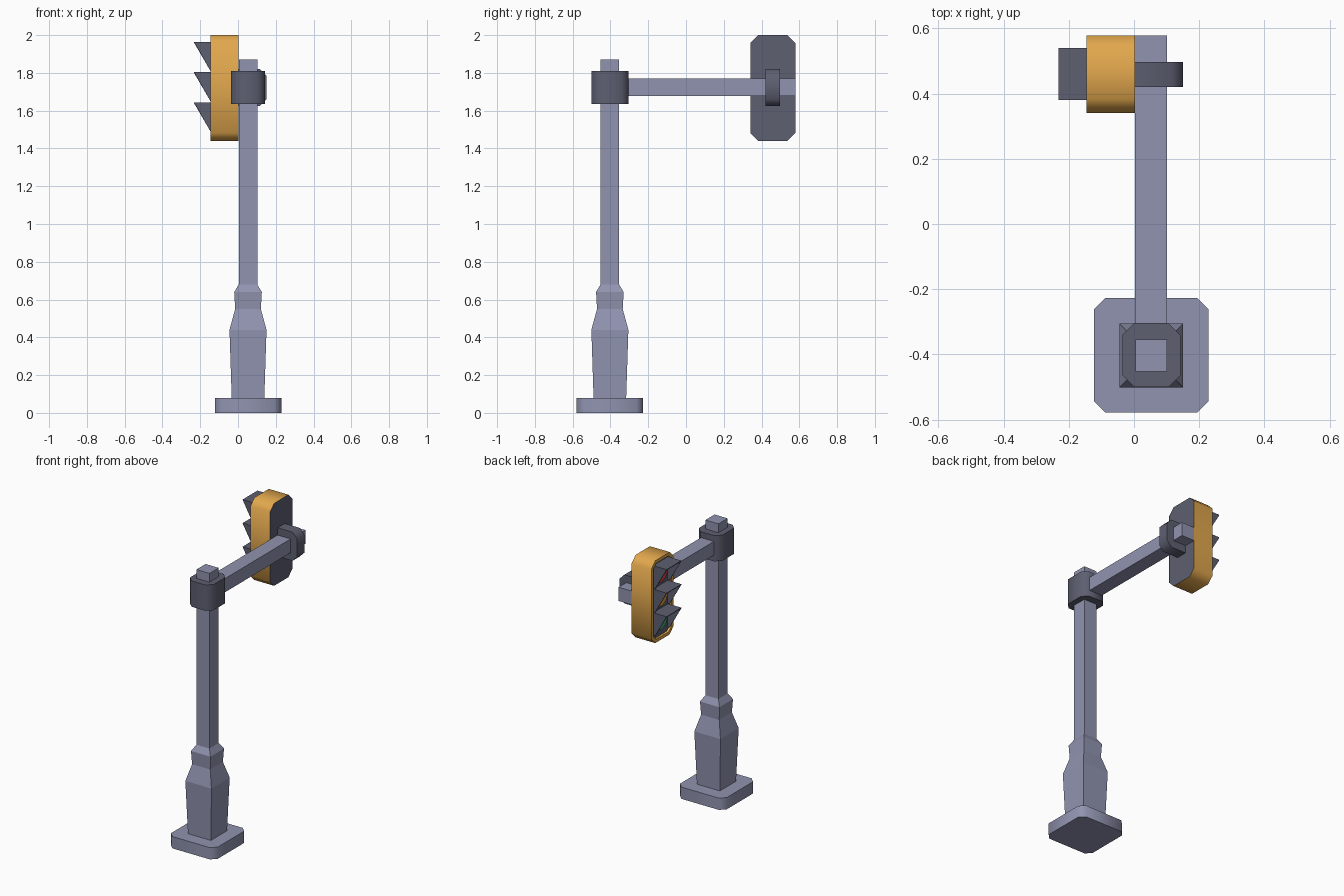
import bpy, bmesh, math
from mathutils import Vector

if "Cube" in bpy.data.objects:
    bpy.data.objects.remove(bpy.data.objects["Cube"])


def mat(name, rgb):
    m = bpy.data.materials.new(name)
    m.diffuse_color = (*rgb, 1)
    m.use_nodes = True
    m.node_tree.nodes["Principled BSDF"].inputs["Base Color"].default_value = m.diffuse_color
    return m


STEEL = mat("pale_steel", (0.28, 0.295, 0.43))
DARK = mat("dark_grey", (0.11, 0.115, 0.165))
YELLOW = mat("housing_yellow", (0.76, 0.39, 0.075))
RED = mat("red_lamp", (0.70, 0.06, 0.05))
AMBER = mat("amber_lamp", (0.80, 0.33, 0.04))
GREEN = mat("green_lamp", (0.05, 0.42, 0.20))


def finish(bm, name, mats, smooth=False, recalc=True):
    if recalc:
        bmesh.ops.recalc_face_normals(bm, faces=bm.faces)
    me = bpy.data.meshes.new(name)
    bm.to_mesh(me)
    bm.free()
    for m in mats:
        me.materials.append(m)
    ob = bpy.data.objects.new(name, me)
    bpy.context.collection.objects.link(ob)
    if smooth:
        bpy.ops.object.select_all(action='DESELECT')
        ob.select_set(True)
        bpy.context.view_layer.objects.active = ob
        bpy.ops.object.shade_smooth_by_angle(angle=math.radians(50))
    return ob


def loft(bm, rings):
    """Skin a stack of equal-length rings and cap both ends."""
    vs = [[bm.verts.new(p) for p in r] for r in rings]
    n = len(vs[0])
    for a, b in zip(vs, vs[1:]):
        for i in range(n):
            j = (i + 1) % n
            bm.faces.new((a[i], a[j], b[j], b[i]))
    return bm.faces.new(vs[0]), bm.faces.new(vs[-1])


def chamfered(u0, u1, v0, v1, c):
    return [(u0 + c, v0), (u1 - c, v0), (u1, v0 + c), (u1, v1 - c),
            (u1 - c, v1), (u0 + c, v1), (u0, v1 - c), (u0, v0 + c)]


CX, CY = 0.053, -0.403

# base slab
bm = bmesh.new()
prof = chamfered(CX - 0.176, CX + 0.176, -0.579, -0.227, 0.035)
loft(bm, [[(x, y, z) for x, y in prof] for z in (0, 0.08)])
finish(bm, "base_slab", [STEEL], True)

# square post with flared foot
bm = bmesh.new()
steps = [(0.07, 0.086), (0.44, 0.098), (0.55, 0.068), (0.64, 0.073), (0.68, 0.049), (1.87, 0.049)]
loft(bm, [[(CX + sx * h, CY + sy * h, z) for sx, sy in ((-1, -1), (1, -1), (1, 1), (-1, 1))]
          for z, h in steps])
finish(bm, "post", [STEEL])

# collar round the post
bm = bmesh.new()
prof = chamfered(-0.036, 0.142, -0.50, -0.304, 0.036)
loft(bm, [[(x, y, z) for x, y in prof] for z in (1.635, 1.81)])
finish(bm, "post_collar", [DARK], True)

# horizontal arm
bm = bmesh.new()
sq = ((0.003, 1.677), (0.101, 1.677), (0.101, 1.77), (0.003, 1.77))
loft(bm, [[(x, y, z) for x, z in sq] for y in (-0.38, 0.579)])
finish(bm, "arm", [STEEL])

# clamp holding the housing on the arm
bm = bmesh.new()
prof = [(-0.005, 1.625), (0.115, 1.625), (0.15, 1.66), (0.15, 1.785), (0.115, 1.82), (-0.005, 1.82)]
loft(bm, [[(x, y, z) for x, z in prof] for y in (0.421, 0.497)])
finish(bm, "arm_clamp", [DARK], True)

# signal housing: yellow shell, dark back, recessed dark front panel
bm = bmesh.new()
prof = chamfered(0.341, 0.579, 1.44, 2.0, 0.042)
front, back = loft(bm, [[(x, y, z) for y, z in prof] for x in (-0.145, 0.003)])
bmesh.ops.recalc_face_normals(bm, faces=bm.faces)
back.material_index = 1
bmesh.ops.inset_region(bm, faces=[front], thickness=0.024)
bmesh.ops.inset_region(bm, faces=[front], thickness=0.0, depth=0.0)
for v in front.verts:
    v.co.x += 0.015
front.material_index = 1
finish(bm, "signal_housing", [YELLOW, DARK], True)

# lamps with open wedge hoods
XF, XM, XB = -0.232, -0.145, -0.129
for label, top, colour in (("red", 1.964, RED), ("amber", 1.804, AMBER), ("green", 1.644, GREEN)):
    bot = top - 0.155
    mid = (top + bot) / 2
    bm = bmesh.new()
    ring = [(0.46 + 0.066 * math.cos(a), mid + 0.066 * math.sin(a))
            for a in (math.tau * (i + 0.5) / 12 for i in range(12))]
    loft(bm, [[(x, y, z) for y, z in ring] for x in (-0.138, -0.125)])
    finish(bm, label + "_lamp", [colour])

    bm = bmesh.new()
    side = [(XB, bot), (XB, top), (XF, top), (XM, bot)]
    l = [bm.verts.new((x, 0.38, z)) for x, z in side]
    r = [bm.verts.new((x, 0.54, z)) for x, z in side]
    bm.faces.new(l)
    bm.faces.new(r[::-1])
    bm.faces.new((l[2], l[1], r[1], r[2]))
    hood = finish(bm, label + "_hood", [DARK], recalc=False)
    mod = hood.modifiers.new("thickness", 'SOLIDIFY')
    mod.thickness = 0.006
    mod.offset = -1
